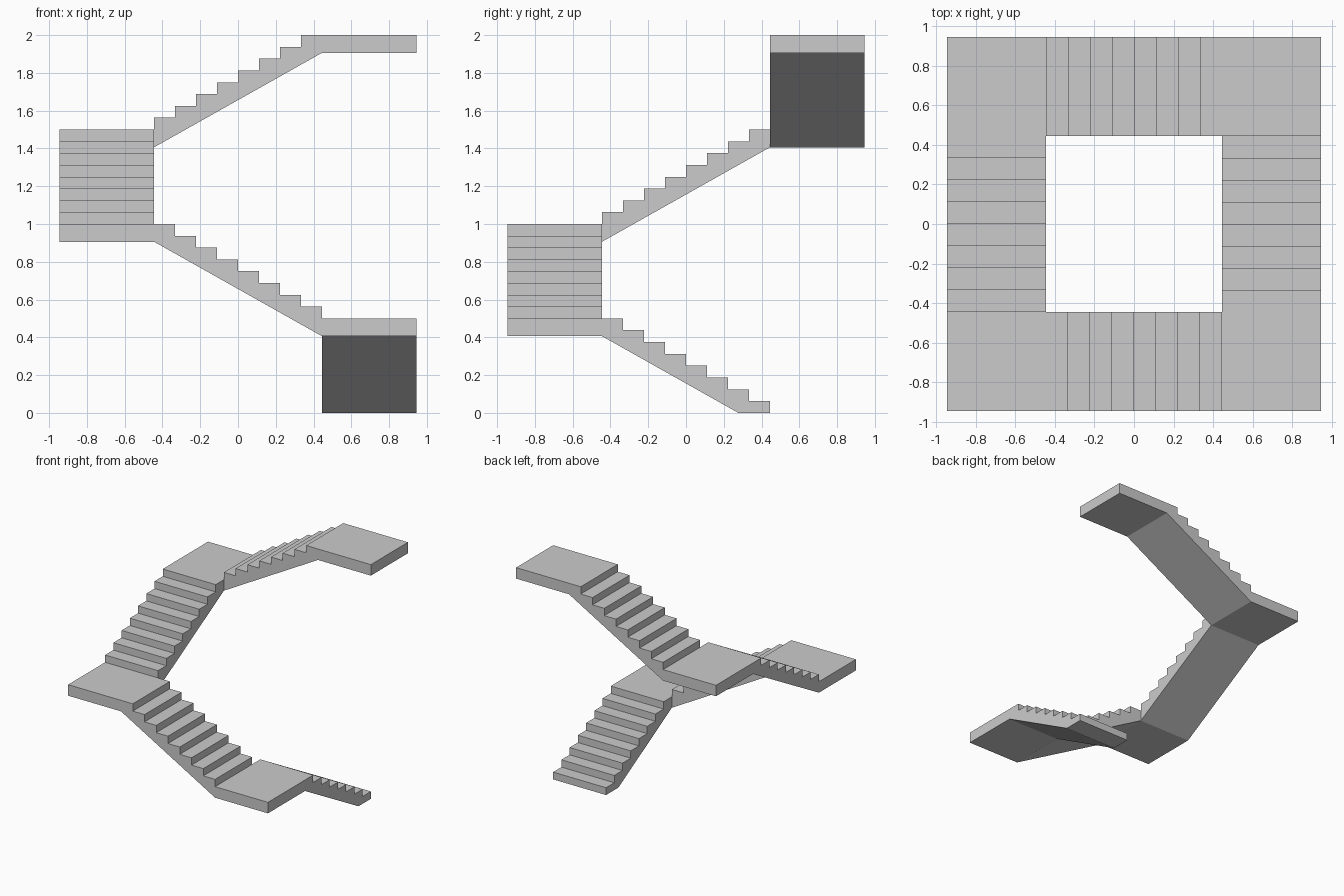
import bpy, bmesh
from math import pi
from mathutils import Matrix

if "Cube" in bpy.data.objects:
    bpy.data.objects.remove(bpy.data.objects["Cube"])

STEPS, FLIGHT_RISE = 8, 0.5
INNER, OUTER = 4 / 9, 17 / 18        # half-size of the well and of the whole stair
TREAD, RISER = 2 * INNER / STEPS, FLIGHT_RISE / STEPS
THICK = 0.094                        # landing thickness


def profile(first):
    """Side outline (y, z) of one flight climbing toward -y, with its landing."""
    pts = []
    for i in range(STEPS):
        y = INNER - i * TREAD
        pts += [(y, i * RISER), (y, (i + 1) * RISER)]
    pts += [(-OUTER, FLIGHT_RISE), (-OUTER, FLIGHT_RISE - THICK),
            (-INNER, FLIGHT_RISE - THICK)]
    if first:                        # soffit is cut flat where it meets the floor
        pts.append((INNER - THICK * TREAD / RISER, 0))
    else:                            # full soffit reaching the landing below
        pts.append((INNER, -THICK))
        pts.pop(0)
    return pts


def add_flight(k):
    bm = bmesh.new()
    face = bm.faces.new([bm.verts.new((INNER, y, z)) for y, z in profile(k == 0)])
    ext = bmesh.ops.extrude_face_region(bm, geom=[face])
    side = [v for v in ext["geom"] if isinstance(v, bmesh.types.BMVert)]
    bmesh.ops.translate(bm, verts=side, vec=(OUTER - INNER, 0, 0))
    bmesh.ops.recalc_face_normals(bm, faces=bm.faces)
    # each flight turns a quarter clockwise and starts at the previous landing
    bm.transform(Matrix.Translation((0, 0, k * FLIGHT_RISE)) @ Matrix.Rotation(-k * pi / 2, 4, 'Z'))
    name = f"stair_flight_with_landing_{k + 1}"
    mesh = bpy.data.meshes.new(name)
    bm.to_mesh(mesh)
    bm.free()
    bpy.context.collection.objects.link(bpy.data.objects.new(name, mesh))


for k in range(4):
    add_flight(k)
